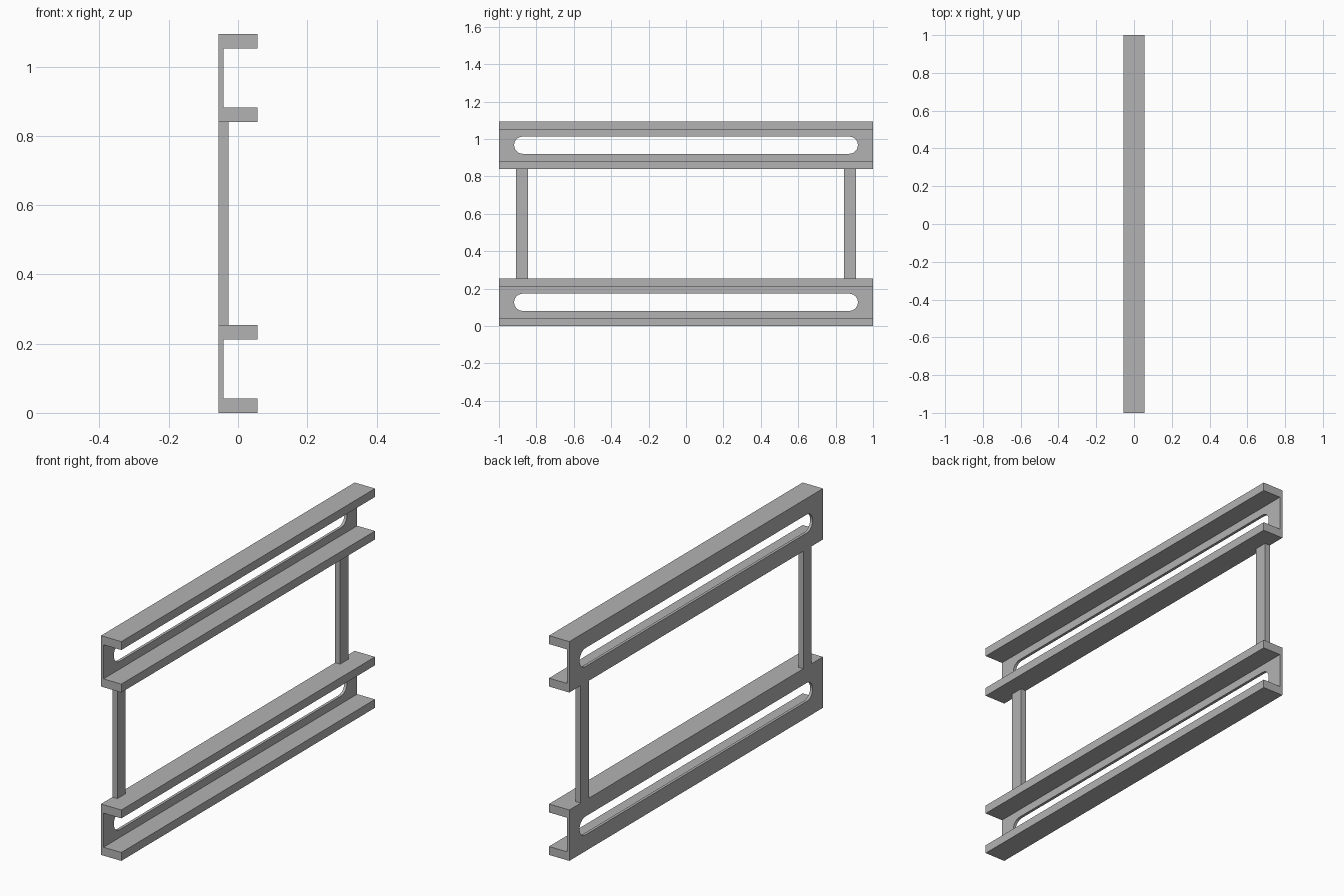
import bpy, bmesh
from math import sin, cos, pi
from mathutils import Vector

if "Cube" in bpy.data.objects:
    bpy.data.objects.remove(bpy.data.objects["Cube"], do_unlink=True)

GREY = (0.45, 0.45, 0.45, 1)
metal = bpy.data.materials.new("plain grey")
metal.use_nodes = True
metal.diffuse_color = GREY
metal.node_tree.nodes["Principled BSDF"].inputs["Base Color"].default_value = GREY

# Main sizes
HALF_X = 0.056
HALF_LENGTH = 1.0
RAIL_HEIGHT = 0.254
UPPER_Z = 0.84
FLANGE = 0.042
WEB = 0.014


def prism(name, points, sweep):
    """Extrude a closed outline along a sweep vector."""
    bm = bmesh.new()
    face = bm.faces.new([bm.verts.new(p) for p in points])
    grown = bmesh.ops.extrude_face_region(bm, geom=[face])["geom"]
    moved = [g for g in grown if isinstance(g, bmesh.types.BMVert)]
    bmesh.ops.translate(bm, vec=Vector(sweep), verts=moved)
    bmesh.ops.recalc_face_normals(bm, faces=bm.faces)
    mesh = bpy.data.meshes.new(name)
    bm.to_mesh(mesh)
    bm.free()
    mesh.materials.append(metal)
    obj = bpy.data.objects.new(name, mesh)
    bpy.context.collection.objects.link(obj)
    return obj


def channel_rail(name, base):
    """C-shaped rail, open toward +x, with a long round-ended slot in its web."""
    back, inner, front = -HALF_X, -HALF_X + WEB, HALF_X
    top = RAIL_HEIGHT
    outline = [(back, 0), (front, 0), (front, FLANGE), (inner, FLANGE),
               (inner, top - FLANGE), (front, top - FLANGE), (front, top), (back, top)]
    rail = prism(name, [(x, -HALF_LENGTH, base + z) for x, z in outline],
                 (0, 2 * HALF_LENGTH, 0))

    radius, reach, steps = 0.046, 0.873, 12
    slot = []
    for side in (1, -1):
        for i in range(steps + 1):
            a = -pi / 2 + pi * i / steps
            slot.append((back - 0.02, side * (reach + radius * cos(a)),
                         base + top / 2 + side * radius * sin(a)))
    cutter = prism("slot_cutter", slot, (0.05, 0, 0))
    cutter.hide_render = True

    cut = rail.modifiers.new("slot", 'BOOLEAN')
    cut.operation = 'DIFFERENCE'
    cut.solver = 'EXACT'
    cut.object = cutter
    bpy.context.view_layer.objects.active = rail
    bpy.ops.object.modifier_apply(modifier=cut.name)
    bpy.data.objects.remove(cutter, do_unlink=True)


# Rails
channel_rail("lower_rail", 0)
channel_rail("upper_rail", UPPER_Z)

# Upright posts joining the rails
for name, y in (("front_post", -0.91), ("back_post", 0.845)):
    corners = [(-HALF_X, y), (-0.028, y), (-0.028, y + 0.065), (-HALF_X, y + 0.065)]
    prism(name, [(x, v, RAIL_HEIGHT) for x, v in corners],
          (0, 0, UPPER_Z - RAIL_HEIGHT))
